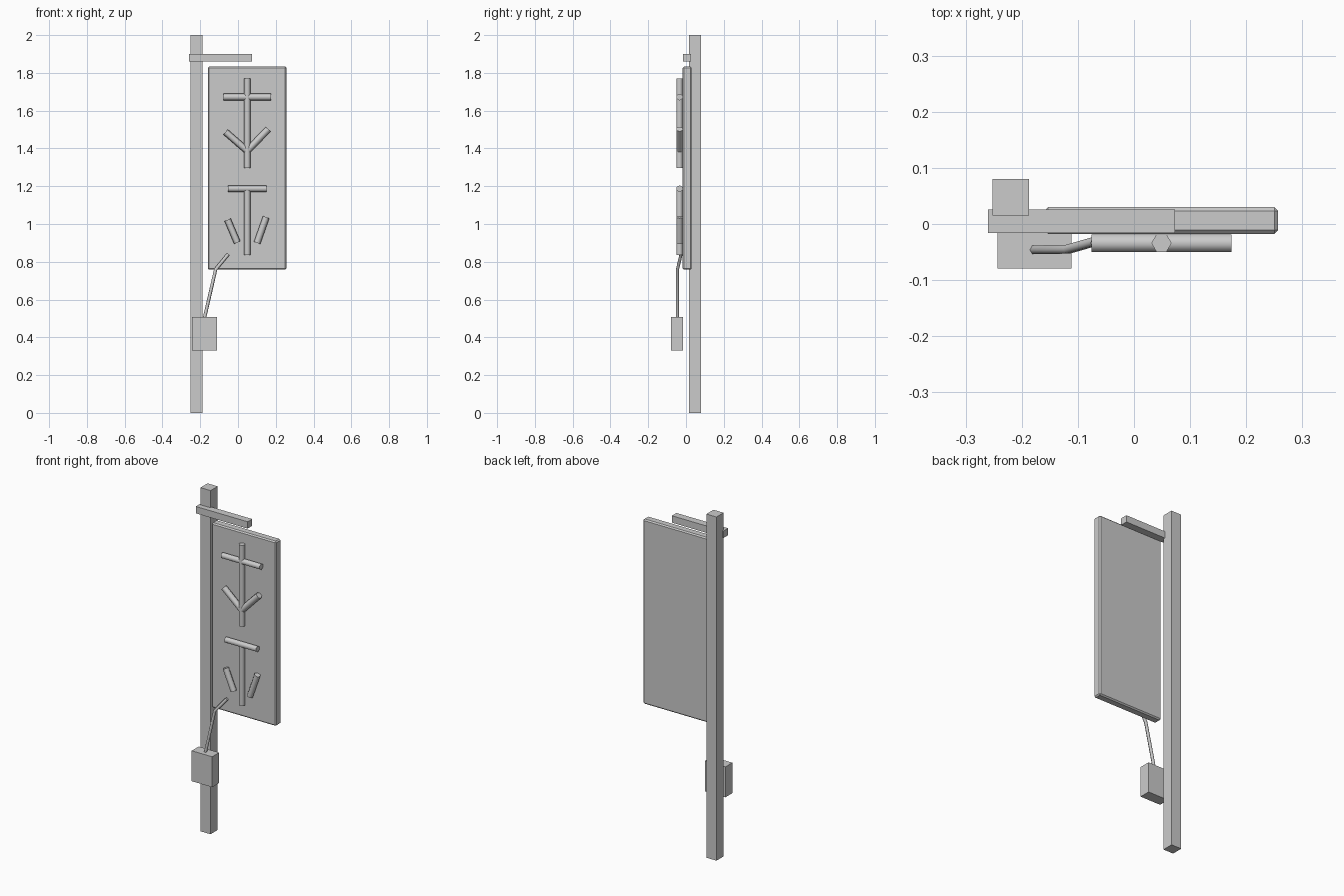
import bpy
import bmesh
from math import cos, sin, pi, radians
from mathutils import Vector

old = bpy.data.objects.get("Cube")
if old:
    bpy.data.objects.remove(old, do_unlink=True)

# One grey for the whole sign
grey = bpy.data.materials.new("plain grey")
grey.use_nodes = True
colour = (0.6, 0.6, 0.6, 1)
grey.diffuse_color = colour
grey.node_tree.nodes["Principled BSDF"].inputs["Base Color"].default_value = colour


def add_object(name, bm):
    bmesh.ops.recalc_face_normals(bm, faces=bm.faces)
    mesh = bpy.data.meshes.new(name)
    bm.to_mesh(mesh)
    bm.free()
    mesh.materials.append(grey)
    obj = bpy.data.objects.new(name, mesh)
    bpy.context.collection.objects.link(obj)
    return obj


def box(name, low, high):
    low, high = Vector(low), Vector(high)
    bm = bmesh.new()
    bmesh.ops.create_cube(bm, size=1)
    bmesh.ops.scale(bm, vec=high - low, verts=bm.verts)
    bmesh.ops.translate(bm, vec=(low + high) / 2, verts=bm.verts)
    return add_object(name, bm)


def tube(name, points, radius, sides=6):
    """Capped tube along a path, with its corners lying in the board's plane."""
    points = [Vector(p) for p in points]
    bm = bmesh.new()
    rings = []
    for i, p in enumerate(points):
        ahead = (points[min(i + 1, len(points) - 1)] - p).normalized()
        behind = (p - points[max(i - 1, 0)]).normalized()
        along = (ahead + behind).normalized()
        side = along.cross(Vector((0, 1, 0))).normalized()
        out = side.cross(along)
        rings.append([bm.verts.new(p + radius * (side * cos(a) + out * sin(a)))
                      for a in (2 * pi * k / sides for k in range(sides))])
    for a, b in zip(rings, rings[1:]):
        for k in range(sides):
            n = (k + 1) % sides
            bm.faces.new((a[k], a[n], b[n], b[k]))
    bm.faces.new(rings[0])
    bm.faces.new(rings[-1])
    obj = add_object(name, bm)
    bpy.ops.object.select_all(action="DESELECT")
    obj.select_set(True)
    bpy.context.view_layer.objects.active = obj
    bpy.ops.object.shade_smooth_by_angle(angle=radians(65))
    return obj


# Support post, bracket arm and power box
box("post", (-0.252, 0.015, 0), (-0.187, 0.08, 2))
box("bracket_arm", (-0.26, -0.016, 1.86), (0.073, 0.026, 1.9))
box("power_box", (-0.243, -0.079, 0.33), (-0.111, -0.015, 0.507))

# Sign board with chamfered edges
board = box("sign_board", (-0.16, -0.018, 0.758), (0.257, 0.03, 1.833))
bevel = board.modifiers.new("chamfer", "BEVEL")
bevel.width = 0.007
bevel.segments = 1

# Raised light tubes: (x, z) of each end
strokes = {
    "upper_stem": ((0.049, 1.77), (0.049, 1.297)),
    "upper_bar": ((-0.076, 1.672), (0.174, 1.672)),
    "upper_left_branch": ((0.16, 1.502), (0.049, 1.387)),
    "upper_right_branch": ((-0.066, 1.487), (0.049, 1.387)),
    "lower_bar": ((-0.053, 1.187), (0.151, 1.187)),
    "lower_stem": ((0.049, 1.187), (0.049, 0.836)),
    "lower_left_dash": ((0.149, 1.036), (0.101, 0.9)),
    "lower_right_dash": ((-0.055, 1.022), (-0.004, 0.902)),
}
for name, ends in strokes.items():
    tube(name, [(x, -0.034, z) for x, z in ends], 0.018)

# Cable from the power box to the board
tube("cable", [(-0.178, -0.046, 0.5), (-0.118, -0.045, 0.76), (-0.052, -0.026, 0.84)], 0.009)
